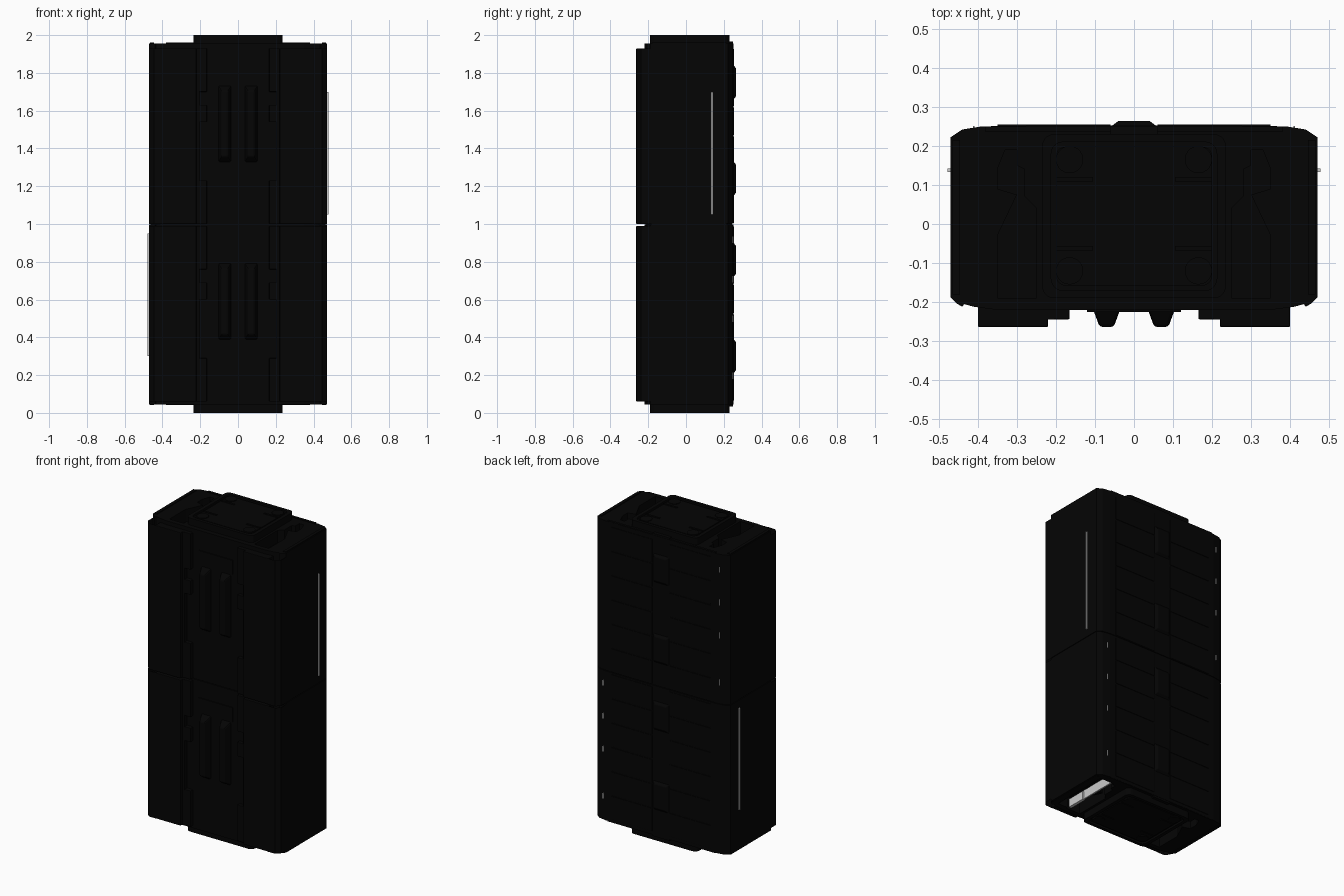
import bpy, bmesh, math

cube = bpy.data.objects.get("Cube")
if cube:
    bpy.data.objects.remove(cube, do_unlink=True)


def material(name, value):
    m = bpy.data.materials.new(name)
    m.use_nodes = True
    m.diffuse_color = (value, value, value, 1)
    bsdf = m.node_tree.nodes["Principled BSDF"]
    bsdf.inputs["Base Color"].default_value = (value, value, value, 1)
    bsdf.inputs["Roughness"].default_value = 0.6
    return m


BLACK = material("matte black", 0.0013)
LIGHT = material("light grey", 0.6)


def finish(name, bm, mat, bevel=0):
    bmesh.ops.recalc_face_normals(bm, faces=bm.faces)
    mesh = bpy.data.meshes.new(name)
    bm.to_mesh(mesh)
    bm.free()
    mesh.materials.append(mat)
    ob = bpy.data.objects.new(name, mesh)
    bpy.context.collection.objects.link(ob)
    if bevel:
        mod = ob.modifiers.new("edge", "BEVEL")
        mod.width, mod.segments = bevel, 2
    return ob


def prism(name, outline, z0, z1, mat=BLACK, bevel=0):
    """Upright extrusion of an xy outline."""
    bm = bmesh.new()
    base = bm.faces.new([bm.verts.new((x, y, z0)) for x, y in outline])
    top = bmesh.ops.extrude_face_region(bm, geom=[base])["geom"]
    bmesh.ops.translate(bm, vec=(0, 0, z1 - z0),
                        verts=[v for v in top if isinstance(v, bmesh.types.BMVert)])
    return finish(name, bm, mat, bevel)


def sheet(name, path, z0, z1):
    """Upright skin without thickness along an xy path."""
    bm = bmesh.new()
    low, high = ([bm.verts.new((x, y, z)) for x, y in path] for z in (z0, z1))
    for i in range(len(path) - 1):
        bm.faces.new((low[i], low[i + 1], high[i + 1], high[i]))
    return finish(name, bm, BLACK)


def box(name, x, y, z, mat=BLACK, bevel=0):
    outline = [(x[0], y[0]), (x[1], y[0]), (x[1], y[1]), (x[0], y[1])]
    return prism(name, outline, z[0], z[1], mat, bevel)


def rounded(x0, x1, y0, y1, r, steps=5):
    pts = []
    corners = [(x1 - r, y1 - r), (x0 + r, y1 - r), (x0 + r, y0 + r), (x1 - r, y0 + r)]
    for i, (cx, cy) in enumerate(corners):
        for k in range(steps + 1):
            a = math.pi / 2 * (i + k / steps)
            pts.append((cx + r * math.cos(a), cy + r * math.sin(a)))
    return pts


def cut(target, cutter):
    mod = target.modifiers.new("cut", "BOOLEAN")
    mod.operation, mod.solver, mod.object = "DIFFERENCE", "EXACT", cutter
    bpy.context.view_layer.objects.active = target
    bpy.ops.object.modifier_apply(modifier=mod.name)
    bpy.data.objects.remove(cutter, do_unlink=True)


def mirrored(half):
    return half + [(-x, y) for x, y in reversed(half)]


# Half of the body's plan, from the front centre round to the back
plan = mirrored([(0.35, -0.22), (0.41, -0.212), (0.435, -0.205), (0.44, -0.212),
                 (0.455, -0.203), (0.47, -0.188), (0.47, 0.222), (0.44, 0.242),
                 (0.39, 0.25), (0.25, 0.252)])
inner_plan = [(x * 0.985, y * 0.97) for x, y in plan]
pocket = [(0.25, -0.19), (0.35, -0.19), (0.35, -0.03), (0.30, 0.075),
          (0.35, 0.09), (0.35, 0.14), (0.33, 0.19), (0.30, 0.19), (0.30, 0.15),
          (0.28, 0.14), (0.28, 0.07), (0.25, 0.04)]

# Two stacked shells with a narrow seam
lower_shell = prism("lower_shell", plan, 0.045, 0.998)
upper_shell = prism("upper_shell", plan, 1.002, 1.955)
prism("seam_core", inner_plan, 0.98, 1.02)
for side in (-1, 1):
    shape = [(side * x, y) for x, y in pocket]
    cut(lower_shell, prism("cutter", shape, -0.1, 0.125))
    cut(upper_shell, prism("cutter", shape, 1.875, 2.1))

# Open slot underneath with a light stepped contact wall
cut(lower_shell, box("cutter", (0.325, 0.42), (-0.18, 0.20), (-0.1, 0.11)))
box("contact_wall", (0.326, 0.335), (-0.12, 0.195), (0.052, 0.109), LIGHT)
box("contact_step", (0.326, 0.345), (-0.175, -0.05), (0.047, 0.10), LIGHT)

# Thin lips that finish the shell ends
for end, z in (("bottom", 0.042), ("top", 1.953)):
    for side in (-1, 1):
        xs = sorted((side * 0.445, side * 0.465))
        box(f"{end}_side_lip", xs, (-0.18, 0.215), (z, z + 0.007))
    box(f"{end}_back_lip", (-0.38, 0.38), (0.235, 0.25), (z, z + 0.007))

# End caps: rounded plate, raised rim, pads and ribs
for end, sign in (("top", 1), ("bottom", -1)):
    def level(a, b):
        return sorted((1 + sign * a, 1 + sign * b))
    cap = prism(f"{end}_cap", rounded(-0.235, 0.235, -0.19, 0.23, 0.03), *level(0.94, 1.0))
    cut(cap, prism("cutter", rounded(-0.212, 0.212, -0.17, 0.21, 0.03), *level(0.988, 1.1)))
    prism(f"{end}_cap_panel", rounded(-0.20, 0.20, -0.158, 0.198, 0.025), *level(0.98, 0.995))
    for side in (-1, 1):
        for y in (-0.12, 0.165):
            disc = [(side * 0.165 + 0.035 * math.cos(i * math.pi / 10),
                     y + 0.035 * math.sin(i * math.pi / 10)) for i in range(20)]
            prism(f"{end}_pad", disc, *level(0.985, 0.999))
        for y in (-0.062, 0.115):
            xs = sorted((side * 0.105, side * 0.20))
            box(f"{end}_rib", xs, (y - 0.006, y + 0.006), level(0.985, 0.999))
    # Shoulder behind the cap
    box(f"{end}_shoulder", (-0.06, 0.06), (0.22, 0.25), level(0.93, 0.966))

# Front and back details, repeated on each module
for name, z in (("lower", 0.06), ("upper", 1.0)):
    for side in (-1, 1):
        def span(a, b):
            return sorted((side * a, side * b))
        # Front rails, with short steps toward the centre
        box(f"{name}_front_rail", span(0.22, 0.40), (-0.264, -0.205), (z, z + 0.93), bevel=0.004)
        box(f"{name}_rail_step", span(0.205, 0.23), (-0.244, -0.21), (z, z + 0.93))
        for a, b in ((0.0, 0.23), (0.54, 0.63), (0.70, 0.93)):
            box(f"{name}_inner_step", span(0.165, 0.21), (-0.244, -0.21), (z + a, z + b), bevel=0.003)
        # Skin that wraps from the rail round to the side
        wrap = [(0.39, -0.263), (0.446, -0.262), (0.47, -0.237), (0.47, -0.18)]
        sheet(f"{name}_corner_skin", [(side * x, y) for x, y in wrap], z, z + 0.93)
        # Tapered grip bar with sloped ends
        bm = bmesh.new()
        bmesh.ops.create_cube(bm, size=1)
        for v in bm.verts:
            front = v.co.y < 0
            v.co.x = side * 0.07 + math.copysign(0.018 if front else 0.036, v.co.x)
            v.co.z = z + 0.53 + math.copysign(0.175 if front else 0.205, v.co.z)
            v.co.y = -0.264 if front else -0.215
        finish(f"{name}_grip_bar", bm, BLACK, 0.008)
    box(f"{name}_label_plate", (-0.12, 0.12), (-0.226, -0.21), (z + 0.74, z + 0.83))

    # Back panels between shallow horizontal grooves
    for i in range(6):
        z0 = z + 0.005 + i * 0.155
        for side in (-1, 1):
            xs = sorted((side * 0.06, side * 0.35))
            box(f"{name}_back_panel", xs, (0.235, 0.255), (z0, z0 + 0.147), bevel=0.002)
    for c in (0.24, 0.75):
        bm = bmesh.new()
        bmesh.ops.create_cube(bm, size=1)
        for v in bm.verts:
            outer = v.co.y > 0
            v.co.x = math.copysign(0.04 if outer else 0.065, v.co.x)
            v.co.z = z + c + math.copysign(0.075 if outer else 0.1, v.co.z)
            v.co.y = 0.264 if outer else 0.245
        finish(f"{name}_back_boss", bm, BLACK, 0.003)

    # Light side strip on one side, small marks on the opposite back corner
    side = 1 if name == "upper" else -1
    z0 = 1.05 if name == "upper" else 0.30
    box(f"{name}_side_strip", sorted((side * 0.46, side * 0.478)), (0.133, 0.142),
        (z0, z0 + 0.65), LIGHT)
    for h in (0.12, 0.42, 0.63, 0.84):
        box(f"{name}_back_mark", sorted((side * -0.412, side * -0.408)), (0.235, 0.251),
            (z + h, z + h + 0.035), LIGHT)
